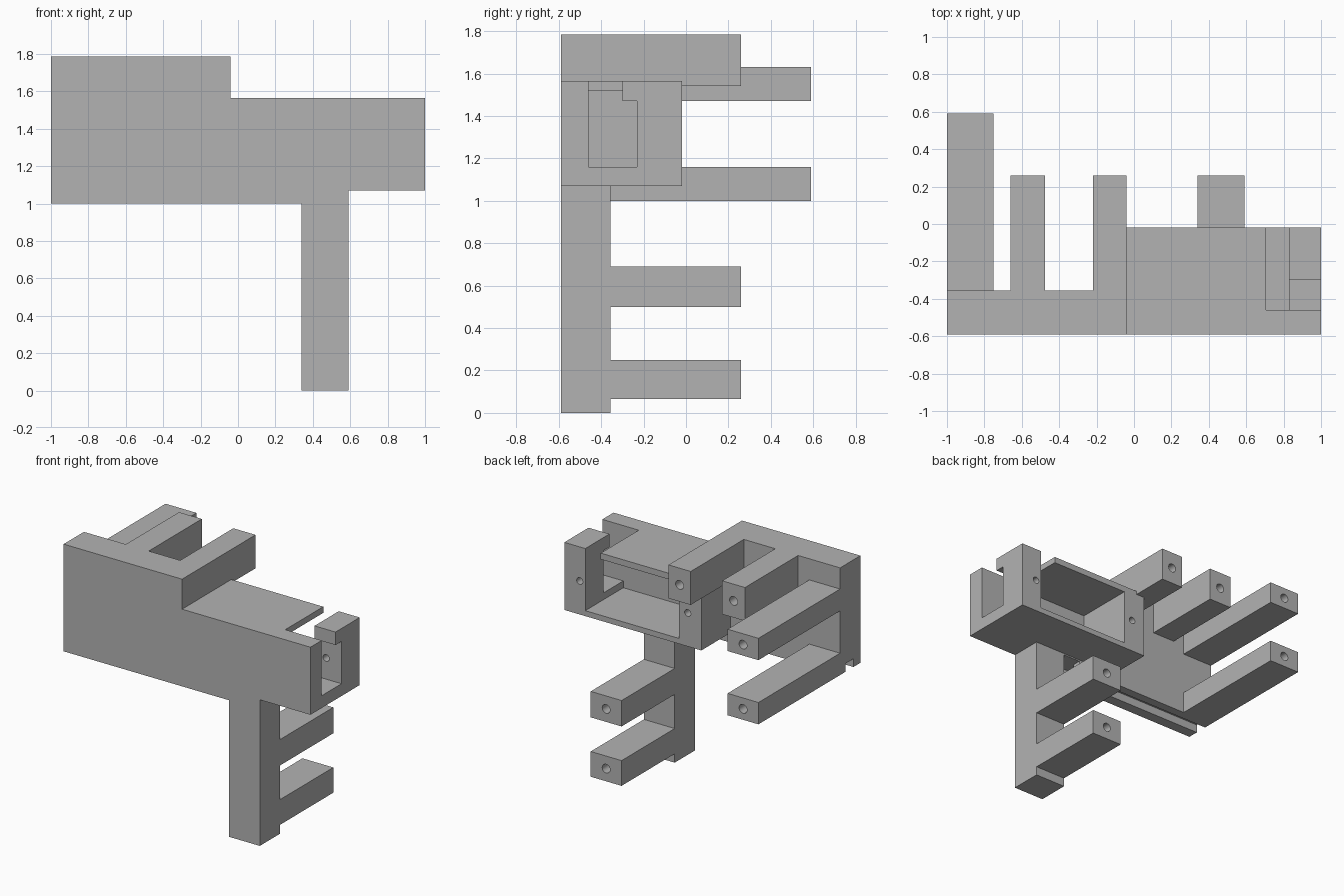
import bpy
import bmesh
from math import radians
from mathutils import Matrix, Vector

cube = bpy.data.objects.get("Cube")
if cube:
    bpy.data.objects.remove(cube, do_unlink=True)

# Single grey plastic
grey = bpy.data.materials.new("grey_plastic")
grey.use_nodes = True
colour = (0.45, 0.45, 0.45, 1)
grey.diffuse_color = colour
grey.node_tree.nodes["Principled BSDF"].inputs["Base Color"].default_value = colour


def make(name, bm):
    mesh = bpy.data.meshes.new(name)
    bm.to_mesh(mesh)
    bm.free()
    mesh.materials.append(grey)
    obj = bpy.data.objects.new(name, mesh)
    bpy.context.collection.objects.link(obj)
    return obj


def block(name, x, y, z):
    """Box from its extents along each axis."""
    bm = bmesh.new()
    lo, hi = Vector((x[0], y[0], z[0])), Vector((x[1], y[1], z[1]))
    mat = Matrix.Translation((lo + hi) / 2) @ Matrix.Diagonal((hi - lo).to_4d())
    bmesh.ops.create_cube(bm, size=1, matrix=mat)
    return make(name, bm)


def drill(x, z, y, radius):
    """Screw hole cutter running along y."""
    bm = bmesh.new()
    mat = Matrix.Translation((x, sum(y) / 2, z)) @ Matrix.Rotation(radians(90), 4, 'X')
    bmesh.ops.create_cone(bm, cap_ends=True, segments=24, radius1=radius,
                          radius2=radius, depth=y[1] - y[0], matrix=mat)
    return make("hole_cutter", bm)


def combine(body, other, operation):
    other.hide_render = True
    mod = body.modifiers.new("combine", 'BOOLEAN')
    mod.operation = operation
    mod.solver = 'EXACT'
    mod.object = other
    graph = bpy.context.evaluated_depsgraph_get()
    mesh = bpy.data.meshes.new_from_object(body.evaluated_get(graph))
    body.modifiers.clear()
    body.data = mesh
    bpy.data.objects.remove(other, do_unlink=True)


FRONT, PLATE_BACK, BOX_BACK = -0.59, -0.355, -0.02
plate_y = (FRONT, PLATE_BACK)
OUT = 0.1

# Face plate with its lower lip, leg, and motor housing
body = block("mounting_bracket", (-1, -0.04), plate_y, (1.0, 1.785))
solids = [
    block("lower_lip", (-0.3, 0.59), plate_y, (1.0, 1.2)),
    block("leg", (0.34, 0.59), plate_y, (0, 1.2)),
    block("housing_front", (-0.11, 1), (FRONT, BOX_BACK), (1.07, 1.565)),
]

# Standoff arms: x range, end y, z range
arms = [
    ((-1, -0.75), 0.59, (1.0, 1.16)),
    ((-1, -0.75), 0.59, (1.47, 1.63)),
    ((-0.66, -0.475), 0.26, (1.54, 1.785)),
    ((-0.22, -0.04), 0.26, (1.54, 1.785)),
    ((0.34, 0.59), 0.26, (0.065, 0.25)),
    ((0.34, 0.59), 0.26, (0.5, 0.69)),
]
for x, end, z in arms:
    solids.append(block("standoff_arm", x, (-0.4, end), z))
for solid in solids:
    combine(body, solid, 'UNION')

# Motor pocket, end slot, top opening and cable groove
cutters = [
    block("pocket_cutter", (0.07, 0.83), (-0.46, OUT), (1.11, 1.52)),
    block("slot_cutter", (0.8, 1 + OUT), (-0.46, -0.23), (1.16, 1.47)),
    block("slot_top_cutter", (0.8, 1 + OUT), (-0.46, -0.30), (1.4, 1.7)),
    block("top_opening_cutter", (0.705, 0.83), (-0.46, OUT), (1.4, 1.7)),
    block("groove_cutter", (-1 - OUT, 0.34), (-0.51, -0.42), (0.9, 1.06)),
    block("cable_exit_cutter", (0.2, 0.34), (-0.45, -0.3), (0.9, 1.06)),
]

# Screw holes in the arm ends and the housing posts
for x, end, z in arms:
    cutters.append(drill(sum(x) / 2, sum(z) / 2, (end - 0.25, end + OUT), 0.032))
for x in (0.0, 0.875):
    cutters.append(drill(x, 1.315, (-0.26, OUT), 0.025))
for cutter in cutters:
    combine(body, cutter, 'DIFFERENCE')

# Crisp edges with smooth screw holes
bpy.ops.object.select_all(action='DESELECT')
body.select_set(True)
bpy.context.view_layer.objects.active = body
bpy.ops.object.shade_smooth_by_angle(angle=radians(30))
